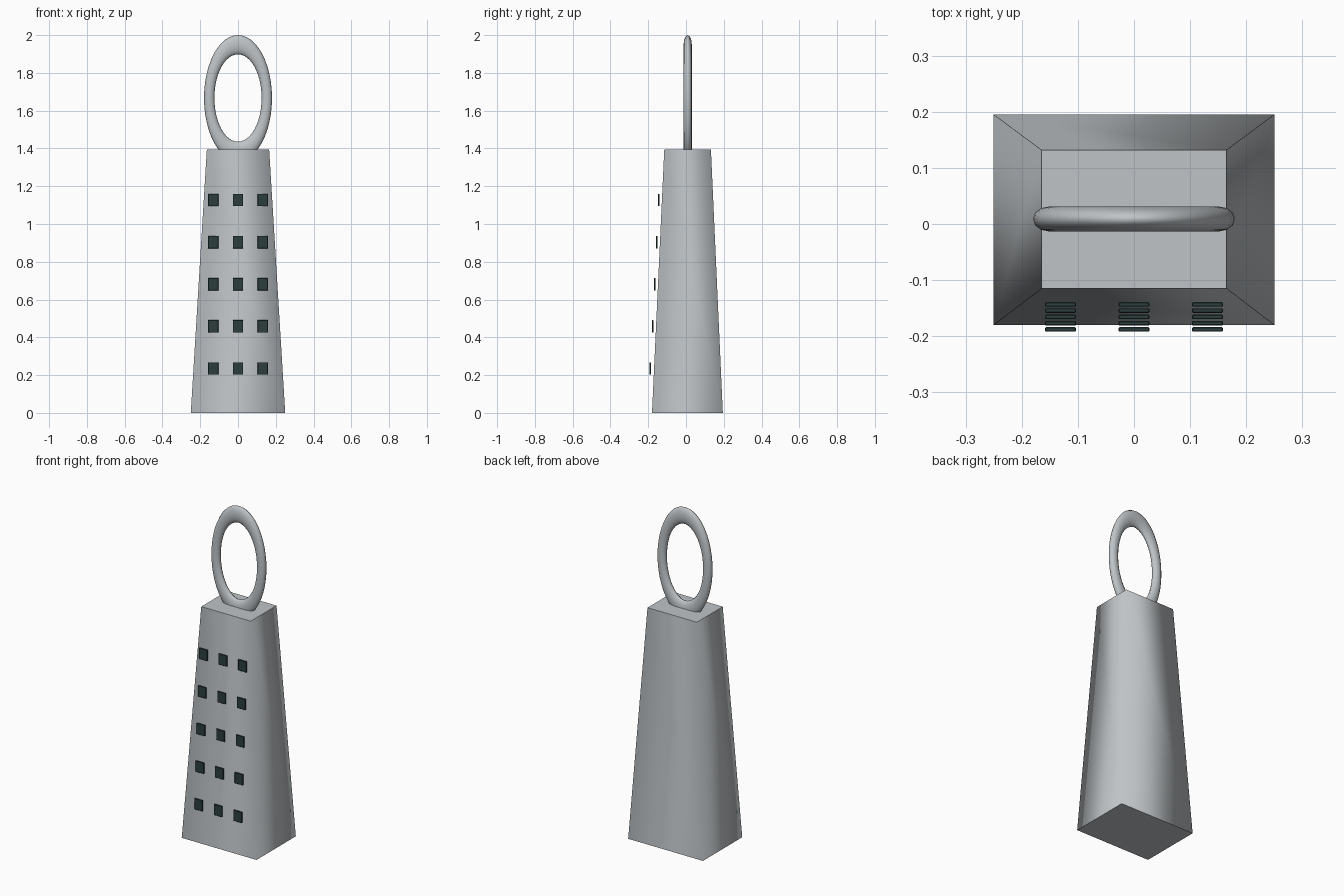
import bpy, bmesh, math

if "Cube" in bpy.data.objects:
    bpy.data.objects.remove(bpy.data.objects["Cube"])


def material(name, rgb):
    m = bpy.data.materials.new(name)
    m.diffuse_color = (*rgb, 1)
    m.use_nodes = True
    m.node_tree.nodes["Principled BSDF"].inputs["Base Color"].default_value = m.diffuse_color
    return m


steel = material("steel grey", (0.52, 0.55, 0.57))
dark = material("dark slot", (0.025, 0.048, 0.048))


def make_object(name, bm, mat):
    bmesh.ops.recalc_face_normals(bm, faces=bm.faces)
    me = bpy.data.meshes.new(name)
    bm.to_mesh(me)
    bm.free()
    ob = bpy.data.objects.new(name, me)
    bpy.context.collection.objects.link(ob)
    me.materials.append(mat)
    return ob


# Tapered body: softly shaded walls, crisp flat caps
HEIGHT = 1.395
bm = bmesh.new()
bmesh.ops.create_cube(bm, size=2)
for v in bm.verts:
    hx, y0, y1 = (0.165, -0.115, 0.132) if v.co.z > 0 else (0.25, -0.18, 0.195)
    v.co = (hx * v.co.x, y1 if v.co.y > 0 else y0, HEIGHT if v.co.z > 0 else 0)
bm.normal_update()
for f in bm.faces:
    f.smooth = abs(f.normal.z) < 0.5
for e in bm.edges:
    e.smooth = abs(e.verts[0].co.z - e.verts[1].co.z) > 0.1
make_object("grater_body", bm, steel)

# Oval ring handle, its base sunk into the top of the body
bpy.ops.mesh.primitive_torus_add(major_radius=0.1525, minor_radius=0.0275,
                                 major_segments=48, minor_segments=12,
                                 location=(0, 0.009, 1.667),
                                 rotation=(math.pi / 2, 0, 0))
handle = bpy.context.object
handle.name = "ring_handle"
handle.scale = (1, 1.85, 0.8)
handle.data.materials.append(steel)
bpy.ops.object.shade_smooth()

# Grid of thin slot plates standing just in front of the sloped face
for row in range(5):
    for col in (-1, 0, 1):
        bm = bmesh.new()
        bmesh.ops.create_cube(bm, size=1)
        z = 0.235 + 0.223 * row
        y = -0.188 + 0.0112 * row
        for v in bm.verts:
            v.co = (v.co.x * 0.055 + 0.131 * col, v.co.y * 0.008 + y, v.co.z * 0.066 + z)
        bmesh.ops.bevel(bm, geom=bm.edges[:], offset=0.0015, segments=1, affect='EDGES')
        make_object(f"slot_{row + 1}_{col + 2}", bm, dark)
